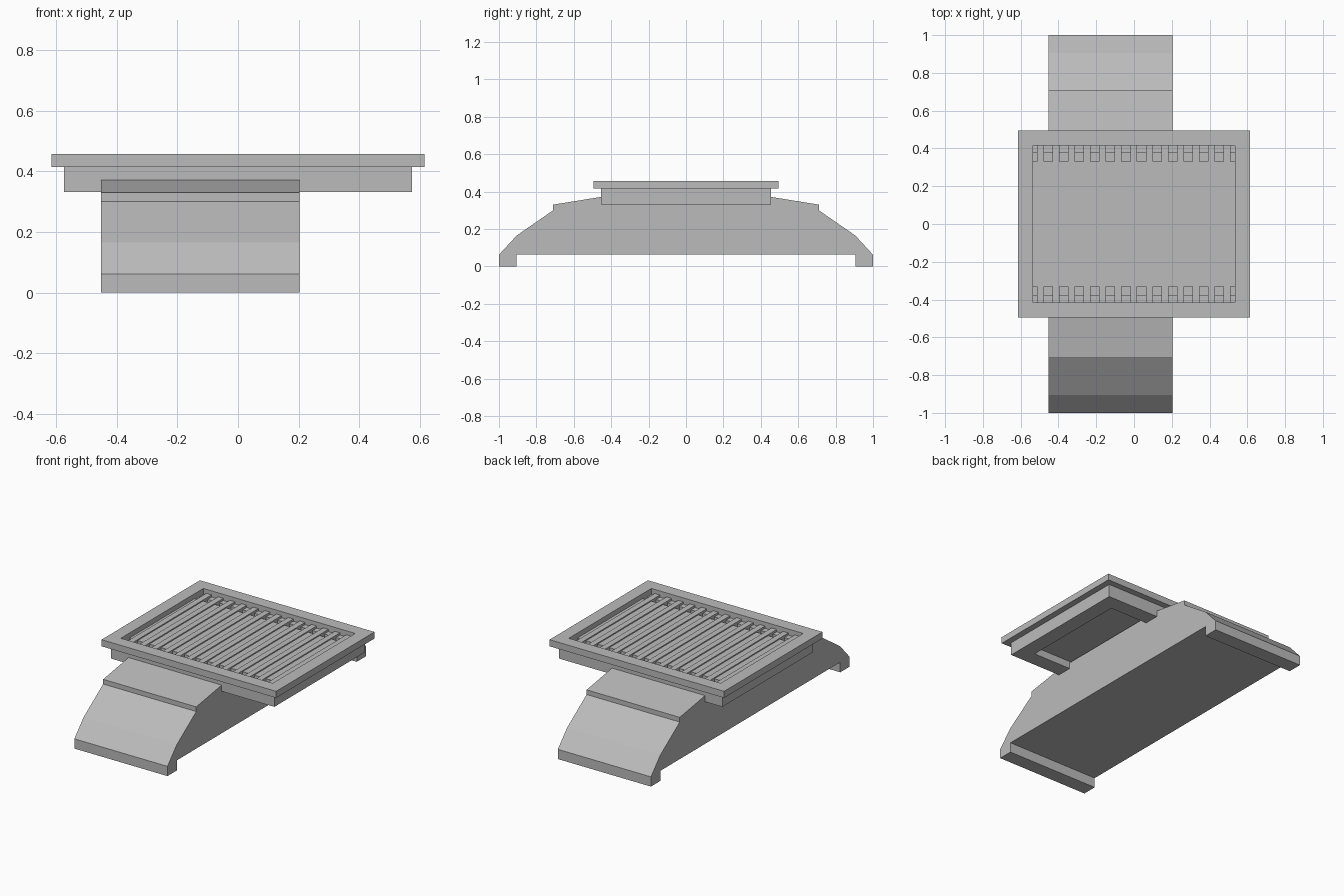
import bpy, bmesh

cube = bpy.data.objects.get("Cube")
if cube:
    bpy.data.objects.remove(cube, do_unlink=True)

# One plain grey for everything
grey = bpy.data.materials.new("mid_grey")
grey.use_nodes = True
colour = (0.5, 0.5, 0.5, 1)
grey.diffuse_color = colour
grey.node_tree.nodes["Principled BSDF"].inputs["Base Color"].default_value = colour


def finish(name, bm):
    bmesh.ops.recalc_face_normals(bm, faces=bm.faces[:])
    mesh = bpy.data.meshes.new(name)
    bm.to_mesh(mesh)
    bm.free()
    mesh.materials.append(grey)
    obj = bpy.data.objects.new(name, mesh)
    bpy.context.collection.objects.link(obj)
    return obj


def add_box(bm, x0, x1, y0, y1, z0, z1):
    verts = bmesh.ops.create_cube(bm, size=1)["verts"]
    for v in verts:
        v.co.x = x1 if v.co.x > 0 else x0
        v.co.y = y1 if v.co.y > 0 else y0
        v.co.z = z1 if v.co.z > 0 else z0


def loft(bm, rings, close=False):
    """Skin matching rings of points; optionally join the last to the first."""
    loops = [[bm.verts.new(p) for p in ring] for ring in rings]
    n = len(loops[0])
    pairs = list(zip(loops, loops[1:])) + ([(loops[-1], loops[0])] if close else [])
    for a, b in pairs:
        for i in range(n):
            j = (i + 1) % n
            bm.faces.new((a[i], a[j], b[j], b[i]))
    if not close:
        bm.faces.new(loops[0])
        bm.faces.new(loops[-1])


# Arched base: half profile mirrored in y, extruded along x
half = [(0.45, 0.372), (0.71, 0.33), (0.71, 0.30), (0.905, 0.165),
        (1.0, 0.062), (1.0, 0.0), (0.905, 0.0), (0.905, 0.064)]
profile = half + [(-y, z) for y, z in reversed(half)]
bm = bmesh.new()
loft(bm, [[(x, y, z) for y, z in profile] for x in (-0.453, 0.203)])
finish("arched_base", bm)

# Frame with collar and lower lip: (inset, height) section swept round a rectangle
section = [(0, 0.457), (0.08, 0.457), (0.08, 0.395), (0.14, 0.395),
           (0.14, 0.332), (0.04, 0.332), (0.04, 0.415), (0, 0.415)]
bm = bmesh.new()
rings = []
for inset, z in section:
    x, y = 0.615 - inset, 0.495 - inset
    rings.append([(-x, -y, z), (x, -y, z), (x, y, z), (-x, y, z)])
loft(bm, rings, close=True)
finish("top_frame", bm)

# Floor closing the frame
bm = bmesh.new()
add_box(bm, -0.53, 0.53, -0.41, 0.41, 0.38, 0.398)
finish("tray_floor", bm)

# Slats along y, with shallow grooves, end pockets and end steps between them
inner_x, inner_y, pitch, half_width = 0.535, 0.415, 0.0822, 0.0185
slats, grooves, steps = bmesh.new(), bmesh.new(), bmesh.new()
left = -inner_x
for k in range(14):
    centre = -0.4945 + k * pitch
    right = min(centre - half_width, inner_x)
    add_box(grooves, left, right, -0.33, 0.33, 0.39, 0.425)
    for y0, y1 in ((-inner_y, -0.375), (0.375, inner_y)):
        add_box(steps, left, right, y0, y1, 0.39, 0.418)
    if k < 13:
        left = centre + half_width
        add_box(slats, right, left, -inner_y, inner_y, 0.39, 0.432)
finish("slats", slats)
finish("groove_floors", grooves)
finish("end_steps", steps)
